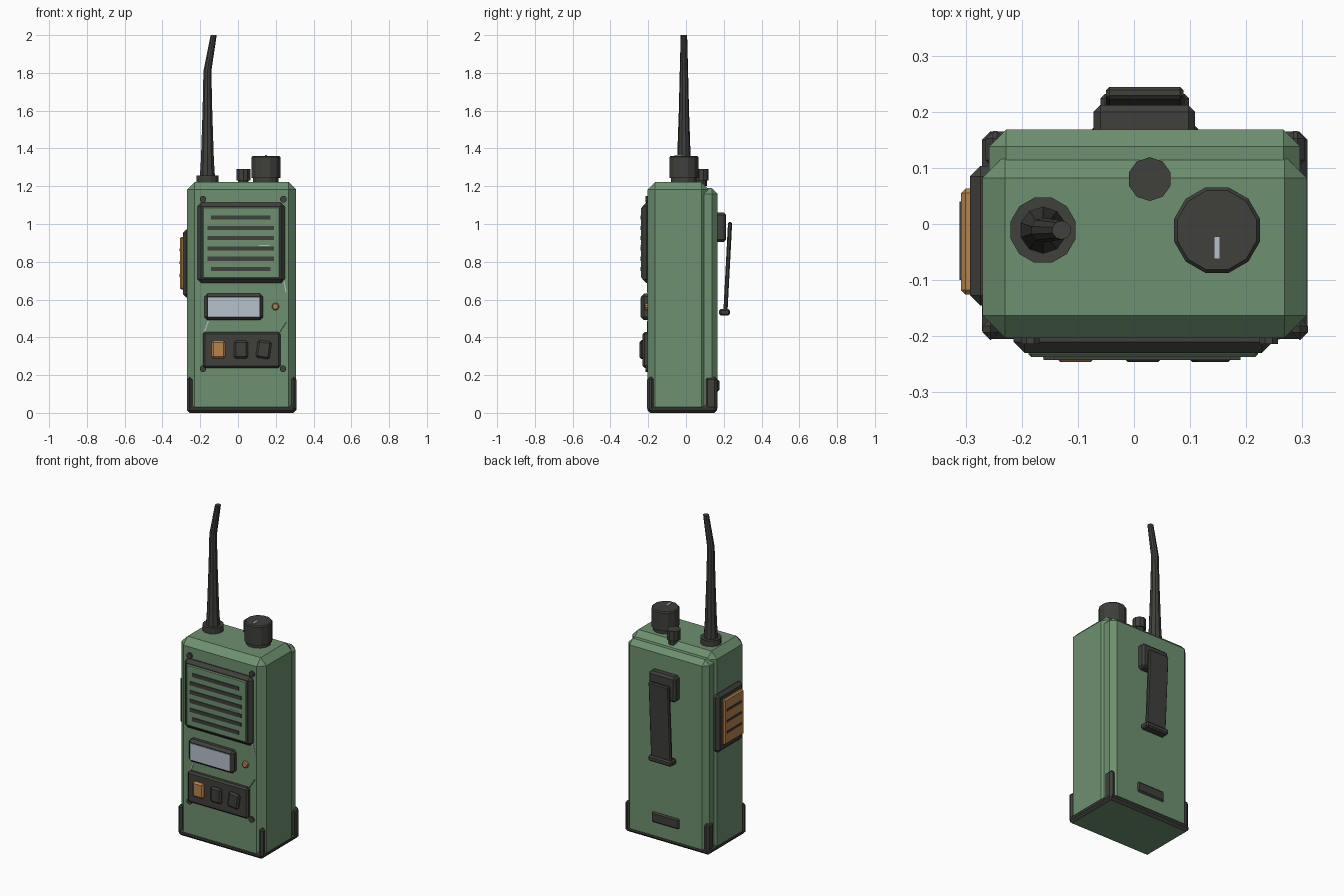
import bpy, bmesh, math
from mathutils import Matrix, Vector

cube = bpy.data.objects.get("Cube")
if cube:
    bpy.data.objects.remove(cube, do_unlink=True)


def material(name, rgb):
    m = bpy.data.materials.new(name)
    m.use_nodes = True
    m.diffuse_color = (*rgb, 1)
    m.node_tree.nodes["Principled BSDF"].inputs["Base Color"].default_value = (*rgb, 1)
    return m


GREEN = material("sage green", (0.155, 0.28, 0.16))
DARK = material("charcoal", (0.05, 0.05, 0.045))
ORANGE = material("burnt orange", (0.48, 0.23, 0.075))
PALE = material("pale blue grey", (0.47, 0.53, 0.6))


def finish(name, bm, *mats):
    bmesh.ops.recalc_face_normals(bm, faces=bm.faces)
    mesh = bpy.data.meshes.new(name)
    bm.to_mesh(mesh)
    bm.free()
    for m in mats:
        mesh.materials.append(m)
    obj = bpy.data.objects.new(name, mesh)
    bpy.context.collection.objects.link(obj)
    return obj


def box(name, mat, x, y, z, bevel=0.0, skip=None, tilt=0.0, axis='Y'):
    """Box from (min, max) ranges; edges lying wholly on the skipped side stay sharp."""
    size = Vector((x[1] - x[0], y[1] - y[0], z[1] - z[0]))
    mid = Vector((sum(x), sum(y), sum(z))) / 2
    bm = bmesh.new()
    bmesh.ops.create_cube(bm, size=1)
    if bevel:
        sides = {'bottom': (2, -1), 'back': (1, 1), 'front': (1, -1), 'left': (0, 1)}
        i, s = sides.get(skip, (0, 0))
        edges = [e for e in bm.edges
                 if not s or not all(v.co[i] * s > 0.4 for v in e.verts)]
        bmesh.ops.scale(bm, vec=size, verts=bm.verts)
        bmesh.ops.bevel(bm, geom=edges, offset=bevel, segments=1,
                        affect='EDGES', profile=0.5)
    else:
        bmesh.ops.scale(bm, vec=size, verts=bm.verts)
    bm.transform(Matrix.Translation(mid) @ Matrix.Rotation(tilt, 4, axis))
    return finish(name, bm, mat)


def loft(name, mat, rings, sides, facing_front=False):
    """Stack of rings given as (x, y, z, radius)."""
    bm = bmesh.new()
    loops = []
    for x, y, z, r in rings:
        loop = []
        for k in range(sides):
            a = math.tau * (k + 0.5) / sides
            u, v = r * math.cos(a), r * math.sin(a)
            co = (x + u, y, z + v) if facing_front else (x + u, y + v, z)
            loop.append(bm.verts.new(co))
        loops.append(loop)
    for a, b in zip(loops, loops[1:]):
        for k in range(sides):
            n = (k + 1) % sides
            bm.faces.new((a[k], a[n], b[n], b[k]))
    bm.faces.new(loops[0])
    bm.faces.new(loops[-1])
    return finish(name, bm, mat)


def scratch(name, mat, start, end, y, width=0.006):
    """Thin mark on the front face between two (x, z) points."""
    dx, dz = end[0] - start[0], end[1] - start[1]
    cx, cz = (start[0] + end[0]) / 2, (start[1] + end[1]) / 2
    half = math.hypot(dx, dz) / 2
    box(name, mat, (cx - half, cx + half), (y - 0.003, y + 0.003),
        (cz - width / 2, cz + width / 2), tilt=-math.atan2(dz, dx))


FRONT = -0.203
MID = 0.02

# Body: front shell and slightly smaller battery pack behind
box("front_shell", GREEN, (-0.27, 0.308), (FRONT, 0.122), (0.03, 1.222), 0.04, 'bottom')
box("battery_pack", GREEN, (-0.258, 0.296), (0.04, 0.168), (0.03, 1.19), 0.03, 'bottom')

# Base rim with a green underside
base = box("base_rim", DARK, (-0.271, 0.309), (-0.205, 0.165), (0, 0.042), 0.015)
base.data.materials.append(GREEN)
for f in base.data.polygons:
    if f.normal.z < -0.9:
        f.material_index = 1

# Corner guards
for side, s in (("left", 1), ("right", -1)):
    for end, inner, outer, y in (("front", 0.262, 0.29, (-0.207, -0.168)),
                                 ("back", 0.25, 0.285, (0.1, 0.166))):
        x = sorted((MID + s * inner, MID + s * outer))
        box(f"{end}_{side}_corner_guard", DARK, x, y, (0.01, 0.19), 0.014)

# Speaker: frame, raised grille panel and slots
box("speaker_frame", DARK, (-0.215, 0.248), (-0.23, -0.19), (0.688, 1.113), 0.02, 'back')
box("speaker_panel", GREEN, (-0.188, 0.221), (-0.237, -0.22), (0.712, 1.089), 0.005, 'back')
for i in range(6):
    inset = 0.018 if i in (0, 5) else 0
    z = 1.034 - i * 0.0545
    box(f"speaker_slot_{i + 1}", DARK, (-0.161 + inset, 0.19 - inset),
        (-0.242, -0.23), (z - 0.011, z + 0.011))

# Display
box("display_frame", DARK, (-0.177, 0.132), (-0.238, -0.19), (0.492, 0.631), 0.015, 'back')
box("display_screen", PALE, (-0.158, 0.114), (-0.241, -0.23), (0.508, 0.611))

# Indicator light
loft("indicator_light", ORANGE, [(0.198, -0.195, 0.563, 0.02), (0.198, -0.215, 0.563, 0.02),
                                 (0.198, -0.22, 0.563, 0.014)], 10, True)

# Button panel
box("button_panel", DARK, (-0.186, 0.224), (-0.23, -0.19), (0.238, 0.427), 0.01, 'back')
for name, mat, x, tilt in (("call_button", ORANGE, -0.104, 0), ("middle_button", DARK, 0.016, 0),
                           ("crooked_button", DARK, 0.136, math.radians(8))):
    box(name, mat, (x - 0.037, x + 0.037), (-0.246, -0.22), (0.288, 0.382), 0.01, 'back', tilt)

# Screws
for i, (x, z) in enumerate([(-0.185, 1.131), (0.24, 1.131), (-0.185, 0.234), (0.238, 0.234)]):
    loft(f"screw_{i + 1}", DARK, [(x, -0.195, z, 0.018), (x, -0.214, z, 0.018)], 8, True)

# Wear marks
scratch("wear_mark_grille", PALE, (0.11, 0.886), (0.167, 0.886), -0.238)
scratch("wear_mark_upper", PALE, (0.242, 0.7), (0.255, 0.637), FRONT)
scratch("wear_mark_lower", PALE, (-0.178, 0.43), (-0.157, 0.485), FRONT)
scratch("wear_mark_dark", DARK, (0.22, 0.425), (0.257, 0.482), FRONT)

# Talk button on the right side
box("talk_button_frame", DARK, (-0.292, -0.25), (-0.145, 0.103), (0.61, 0.97), 0.018, 'left')
box("talk_button", ORANGE, (-0.308, -0.28), (-0.126, 0.063), (0.652, 0.932), 0.008, 'left')
for i in range(3):
    z = 0.727 + i * 0.068
    box(f"talk_button_groove_{i + 1}", DARK, (-0.311, -0.302), (-0.1, 0.04), (z - 0.007, z + 0.007))

# Antenna
AX, AY = -0.162, -0.011
loft("antenna_collar", DARK, [(AX, AY, 1.2, 0.06), (AX, AY, 1.258, 0.06)], 12)
loft("antenna", DARK, [(AX, AY, 1.25, 0.042), (AX, AY, 1.34, 0.036), (AX, AY, 1.6, 0.027),
                       (AX, AY, 1.81, 0.022), (-0.129, AY, 2.0, 0.017)], 10)

# Knobs
KX, KY = 0.148, -0.011
loft("volume_knob_skirt", DARK, [(KX, KY, 1.2, 0.07), (KX, KY, 1.25, 0.07)], 12)
loft("volume_knob", DARK, [(KX, KY, 1.243, 0.079), (KX, KY, 1.354, 0.079), (KX, KY, 1.361, 0.073)], 12)
box("volume_knob_tick", PALE, (0.143, 0.153), (-0.062, -0.022), (1.355, 1.364))
loft("channel_knob_stem", DARK, [(0.028, 0.08, 1.2, 0.03), (0.028, 0.08, 1.235, 0.03)], 10)
loft("channel_knob", DARK, [(0.028, 0.08, 1.23, 0.039), (0.028, 0.08, 1.29, 0.039)], 10)

# Belt clip and battery latch on the back
box("clip_mount", DARK, (-0.072, 0.109), (0.15, 0.212), (0.905, 1.06), 0.012, 'front')
box("clip_blade", DARK, (-0.05, 0.088), (0.21, 0.232), (0.53, 1.01), 0.006,
    tilt=math.radians(-3), axis='X')
box("clip_foot", DARK, (-0.06, 0.098), (0.176, 0.232), (0.515, 0.55), 0.008)
box("battery_latch", DARK, (-0.075, 0.115), (0.15, 0.177), (0.113, 0.177), 0.008, 'front')
